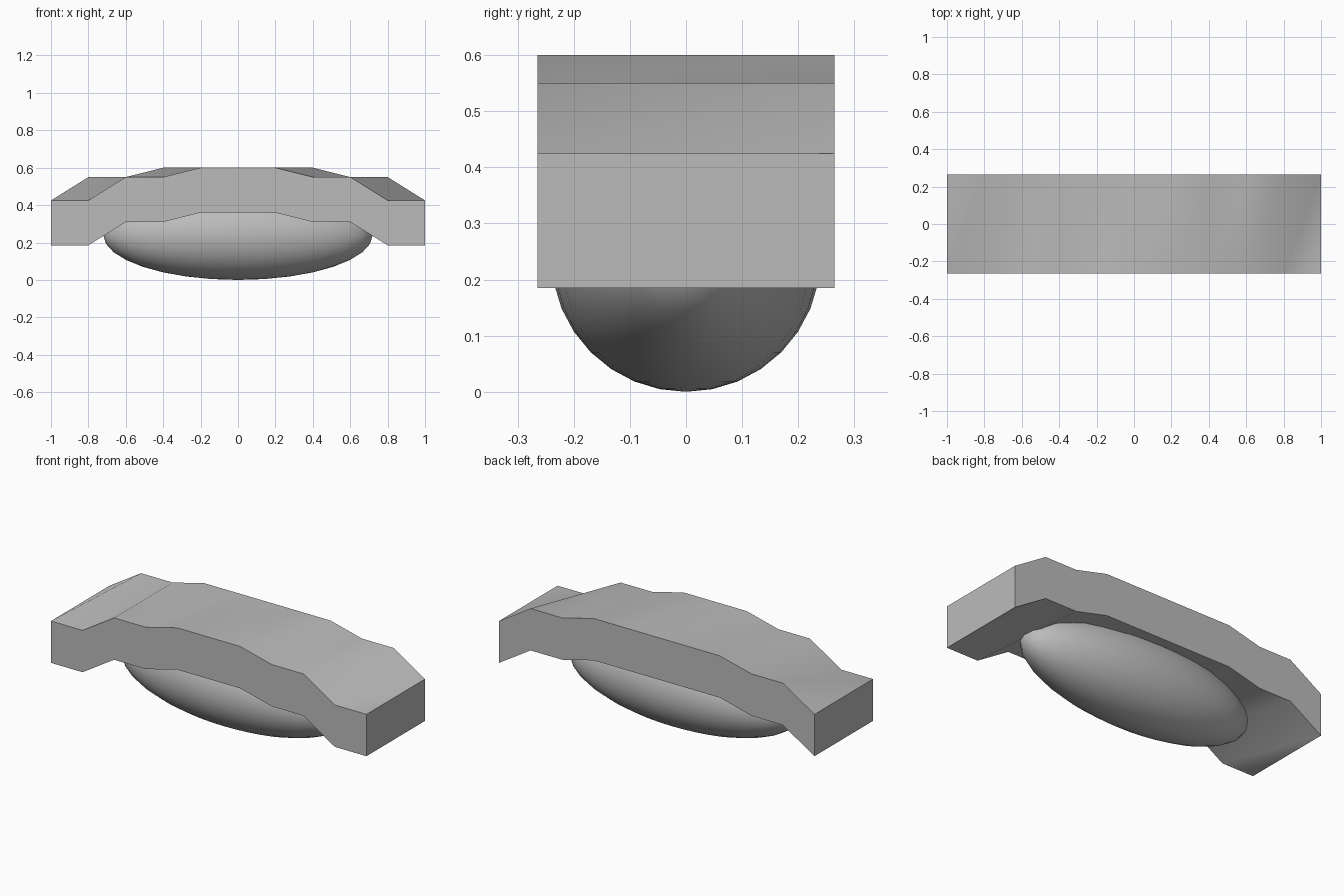
import bpy
import bmesh
import math

cube = bpy.data.objects.get("Cube")
if cube:
    bpy.data.objects.remove(cube, do_unlink=True)

# One plain grey for everything
grey = bpy.data.materials.new("plain grey")
grey.use_nodes = True
colour = (0.5, 0.5, 0.5, 1)
grey.diffuse_color = colour
grey.node_tree.nodes["Principled BSDF"].inputs["Base Color"].default_value = colour


def finish(obj, angle):
    obj.data.materials.append(grey)
    bpy.ops.object.select_all(action="DESELECT")
    obj.select_set(True)
    bpy.context.view_layer.objects.active = obj
    bpy.ops.object.shade_smooth_by_angle(angle=math.radians(angle))


# Stepped slab: front and back edges follow different step profiles
LOW, MID, HIGH = 0.425, 0.55, 0.6
HALF_DEPTH, THICKNESS = 0.265, 0.24
front_half = [LOW, LOW, MID, MID, HIGH]
back_half = [LOW, MID, MID, HIGH, HIGH]


def add_edge(bm, half, y, drop):
    heights = half + [half[-1]] + half[::-1]
    return [bm.verts.new((-1 + 0.2 * i, y, z - drop)) for i, z in enumerate(heights)]


bm = bmesh.new()
front_top = add_edge(bm, front_half, -HALF_DEPTH, 0)
back_top = add_edge(bm, back_half, HALF_DEPTH, 0)
front_low = add_edge(bm, front_half, -HALF_DEPTH, THICKNESS)
back_low = add_edge(bm, back_half, HALF_DEPTH, THICKNESS)
for i in range(len(front_top) - 1):
    j = i + 1
    # Twisted top and underside panels, split along opposite diagonals
    bm.faces.new((front_top[i], front_top[j], back_top[j]))
    bm.faces.new((front_top[i], back_top[j], back_top[i]))
    bm.faces.new((front_low[i], back_low[i], front_low[j]))
    bm.faces.new((back_low[i], back_low[j], front_low[j]))
    # Front and back walls
    bm.faces.new((front_low[i], front_low[j], front_top[j], front_top[i]))
    bm.faces.new((back_low[j], back_low[i], back_top[i], back_top[j]))
# End walls
for k in (0, -1):
    bm.faces.new((front_low[k], front_top[k], back_top[k], back_low[k]))
bmesh.ops.recalc_face_normals(bm, faces=bm.faces)
mesh = bpy.data.meshes.new("stepped_slab")
bm.to_mesh(mesh)
bm.free()
slab = bpy.data.objects.new("stepped_slab", mesh)
bpy.context.collection.objects.link(slab)
finish(slab, 40)

# Long rounded belly under the slab
bpy.ops.mesh.primitive_uv_sphere_add(segments=32, ring_count=16, radius=1,
                                     location=(0, 0, 0.24))
belly = bpy.context.object
belly.name = "rounded_belly"
belly.scale = (0.72, 0.24, 0.24)
bpy.ops.object.transform_apply(location=False, rotation=False, scale=True)
finish(belly, 60)
